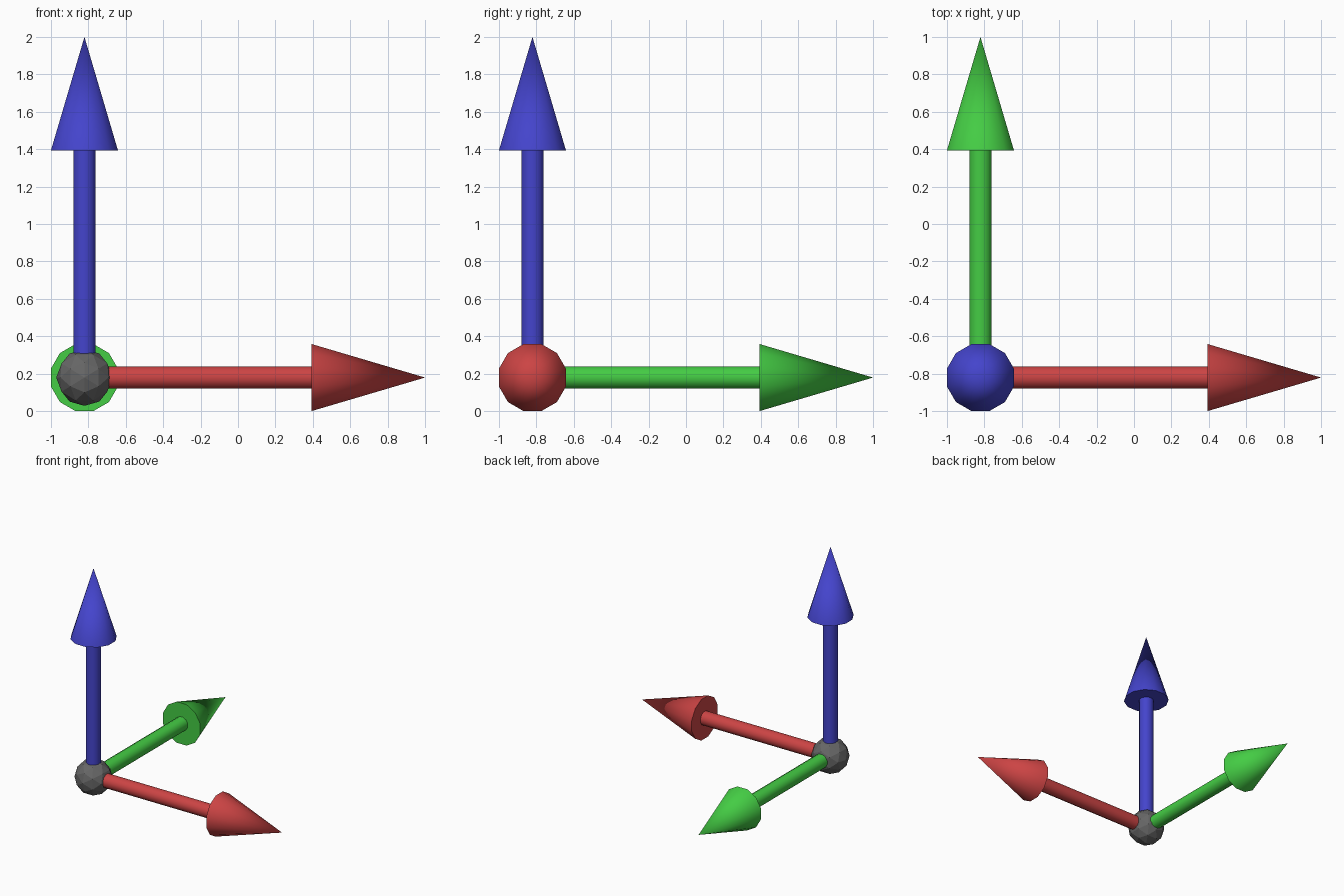
import bpy, math
from mathutils import Matrix, Vector

if "Cube" in bpy.data.objects:
    bpy.data.objects.remove(bpy.data.objects["Cube"])

ORIGIN = Vector((-0.821, -0.821, 0.179))
LENGTH = 1.821        # joint centre to arrow tip
HEAD = 0.606          # arrow head length
SIDES = 12
FLAT = math.cos(math.pi / SIDES)


def material(name, rgb):
    m = bpy.data.materials.new(name)
    m.diffuse_color = (*rgb, 1)
    m.use_nodes = True
    m.node_tree.nodes["Principled BSDF"].inputs["Base Color"].default_value = m.diffuse_color
    return m


def cone(name, r1, r2, start, end, turn, mat):
    """Tapered round part along a turned z axis, with a flat side on each axis."""
    bpy.ops.mesh.primitive_cone_add(vertices=SIDES, radius1=r1, radius2=r2,
                                    depth=end - start)
    ob = bpy.context.object
    ob.name = name
    ob.data.transform(Matrix.Translation(ORIGIN) @ turn
                      @ Matrix.Translation((0, 0, (start + end) / 2))
                      @ Matrix.Rotation(math.pi / SIDES, 4, 'Z'))
    ob.data.materials.append(mat)
    bpy.ops.object.shade_smooth_by_angle(angle=math.radians(40))


# Three arrows, one along each axis
arrows = [
    ("right", Matrix.Rotation(math.pi / 2, 4, 'Y'), material("red", (0.604, 0.058, 0.058))),
    ("back", Matrix.Rotation(-math.pi / 2, 4, 'X'), material("green", (0.058, 0.604, 0.058))),
    ("up", Matrix.Identity(4), material("blue", (0.058, 0.058, 0.604))),
]
for label, turn, mat in arrows:
    cone(label + "_shaft", 0.061, 0.061, 0, LENGTH - HEAD, turn, mat)
    cone(label + "_head", 0.179 / FLAT, 0, LENGTH - HEAD, LENGTH, turn, mat)

# Faceted ball where the shafts meet, turned so an edge faces each axis
bpy.ops.mesh.primitive_ico_sphere_add(subdivisions=2, radius=0.151)
ball = bpy.context.object
ball.name = "centre_ball"
ball.data.transform(Matrix.Translation(ORIGIN)
                    @ Matrix.Rotation(-math.atan(2) / 2, 4, 'Y'))
ball.data.materials.append(material("grey", (0.133, 0.133, 0.133)))
